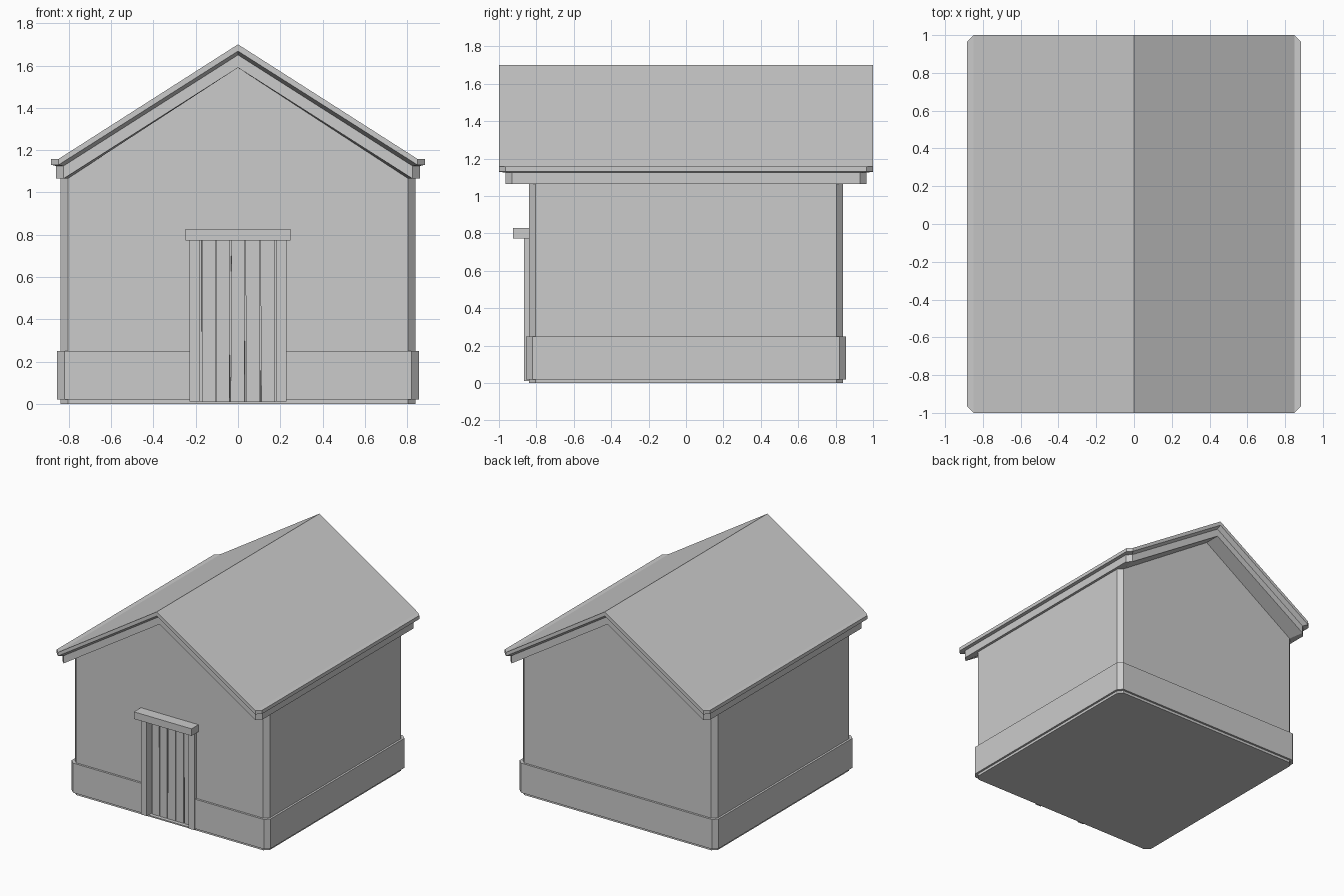
import bpy, random

if "Cube" in bpy.data.objects:
    bpy.data.objects.remove(bpy.data.objects["Cube"])

random.seed(4)


def make_object(name, verts, faces):
    mesh = bpy.data.meshes.new(name)
    mesh.from_pydata(verts, [], faces)
    mesh.update()
    obj = bpy.data.objects.new(name, mesh)
    bpy.context.collection.objects.link(obj)
    return obj


def box(name, x0, x1, y0, y1, z0, z1, jitter=0.0):
    verts = [(x + random.uniform(-jitter, jitter), y, z)
             for x in (x0, x1) for y in (y0, y1) for z in (z0, z1)]
    faces = [(0, 1, 3, 2), (4, 6, 7, 5), (0, 4, 5, 1),
             (2, 3, 7, 6), (0, 2, 6, 4), (1, 5, 7, 3)]
    return make_object(name, verts, faces)


def gable_ring(hx, hy, z, ridge, c=0.035):
    """Rectangle with chamfered corners and a raised point mid front and back."""
    a, b = hx - c, hy - c
    return [(hx, -b, z), (hx, b, z), (a, hy, z), (0, hy, ridge), (-a, hy, z),
            (-hx, b, z), (-hx, -b, z), (-a, -hy, z), (0, -hy, ridge), (a, -hy, z)]


# House: footing, base trim, walls, eave trim and roof lofted as one skin
rings = [
    gable_ring(0.84, 0.84, 0.0, 0.0),
    gable_ring(0.84, 0.84, 0.02, 0.02),
    gable_ring(0.856, 0.856, 0.02, 0.02),
    gable_ring(0.856, 0.856, 0.25, 0.25),
    gable_ring(0.84, 0.84, 0.25, 0.25),
    gable_ring(0.84, 0.84, 1.065, 1.59),
    gable_ring(0.86, 0.965, 1.065, 1.59),
    gable_ring(0.86, 0.965, 1.125, 1.65),
    gable_ring(0.884, 1.0, 1.13, 1.668),
    gable_ring(0.884, 1.0, 1.158, 1.70),
]
n = 10
verts = [v for ring in rings for v in ring]
faces = [tuple(reversed(range(n)))]
for r in range(len(rings) - 1):
    for i in range(n):
        j = (i + 1) % n
        faces.append((r * n + i, r * n + j, (r + 1) * n + j, (r + 1) * n + i))
top = (len(rings) - 1) * n
for cap in ((0, 1, 2, 9), (9, 2, 3, 8), (8, 3, 4, 7), (7, 4, 5, 6)):
    faces.append(tuple(top + k for k in cap))
house = make_object("house_shell", verts, faces)

# Doorway recess
cutter = box("doorway_cutter", -0.19, 0.19, -1.2, -0.80, 0.01, 0.79)
cutter.hide_render = True
cutter.hide_viewport = True
cut = house.modifiers.new("doorway", 'BOOLEAN')
cut.operation = 'DIFFERENCE'
cut.solver = 'EXACT'
cut.object = cutter

# Door posts
for side, name in ((-1, "left"), (1, "right")):
    x0, x1 = sorted((side * 0.18, side * 0.23))
    box("door_post_" + name, x0, x1, -0.865, -0.79, 0.012, 0.785)

# Lintel
box("door_lintel", -0.248, 0.248, -0.925, -0.79, 0.773, 0.828)

# Door boards with slightly uneven edges
for k in range(5):
    cx = (k - 2) * 0.07
    box(f"door_board_{k + 1}", cx - 0.032, cx + 0.032,
        -0.815, -0.79, 0.012, 0.775, jitter=0.003)
